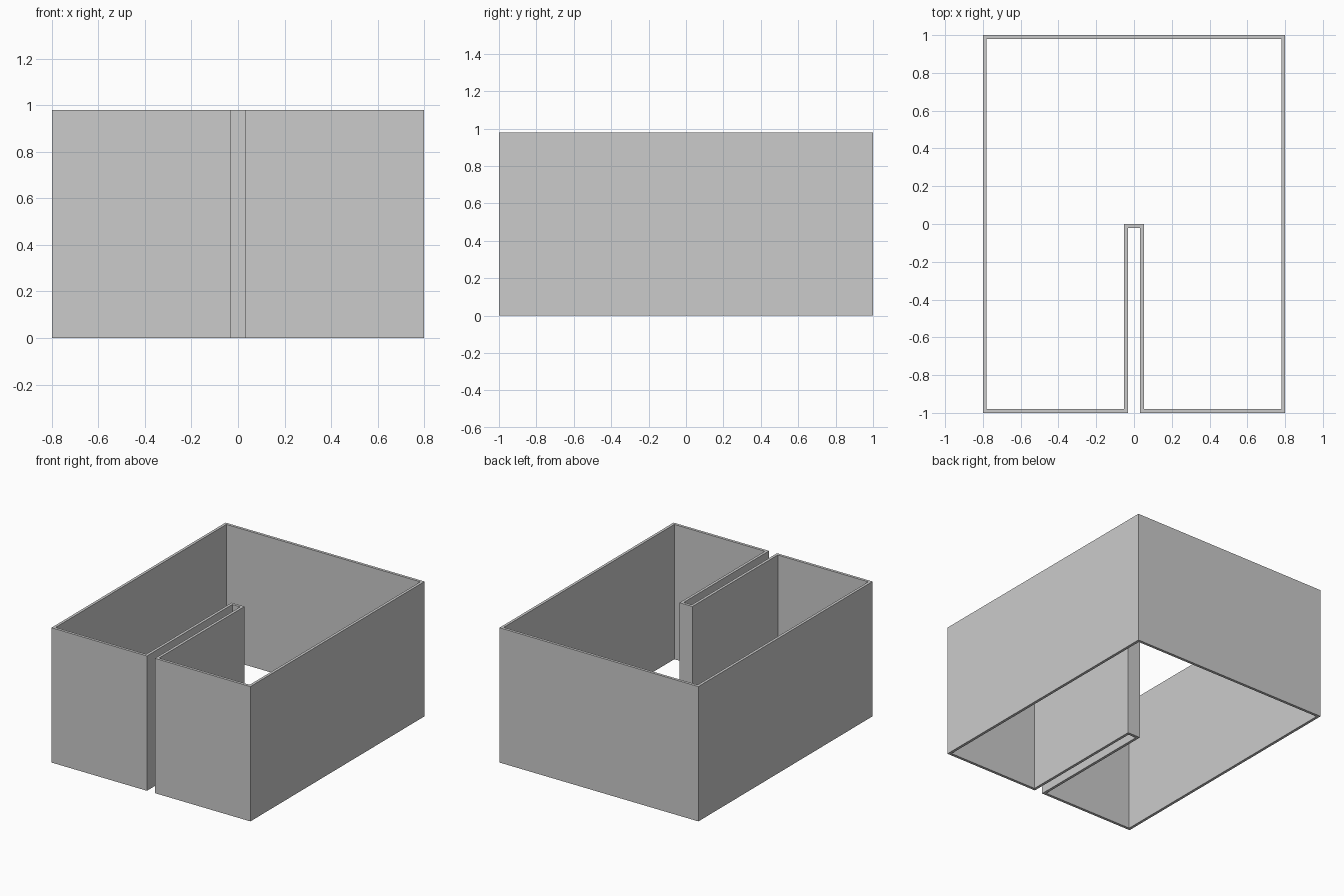
import bpy, bmesh

if "Cube" in bpy.data.objects:
    bpy.data.objects.remove(bpy.data.objects["Cube"])

HEIGHT, WALL = 0.98, 0.02
HX, HY = 0.80, 1.00      # outer half sizes
SLOT = 0.032             # half width of the front slot


def outline(inset):
    """Slotted rectangle, moved inward by inset; right half then mirrored."""
    s = SLOT + inset
    right = [(s, inset), (s, -HY + inset), (HX - inset, -HY + inset), (HX - inset, HY - inset)]
    return right + [(-x, y) for x, y in reversed(right)]


# Inset of the slot end moves up into the room, so its outer face lies at y = -WALL
def shift_slot(points):
    return [(x, y - WALL) if abs(x) < 0.1 and y > -0.5 else (x, y) for x, y in points]


outer, inner = shift_slot(outline(0)), shift_slot(outline(WALL))
n = len(outer)

# Continuous wall: ring profile extruded upward
bm = bmesh.new()
vo = [bm.verts.new((x, y, 0)) for x, y in outer]
vi = [bm.verts.new((x, y, 0)) for x, y in inner]
ring = [bm.faces.new((vo[i], vo[(i + 1) % n], vi[(i + 1) % n], vi[i])) for i in range(n)]
ext = bmesh.ops.extrude_face_region(bm, geom=ring, use_keep_orig=True)
top = [g for g in ext["geom"] if isinstance(g, bmesh.types.BMVert)]
bmesh.ops.translate(bm, verts=top, vec=(0, 0, HEIGHT))
bmesh.ops.recalc_face_normals(bm, faces=bm.faces)

mesh = bpy.data.meshes.new("slotted_wall")
bm.to_mesh(mesh)
bm.free()
bpy.context.collection.objects.link(bpy.data.objects.new("slotted_wall", mesh))
